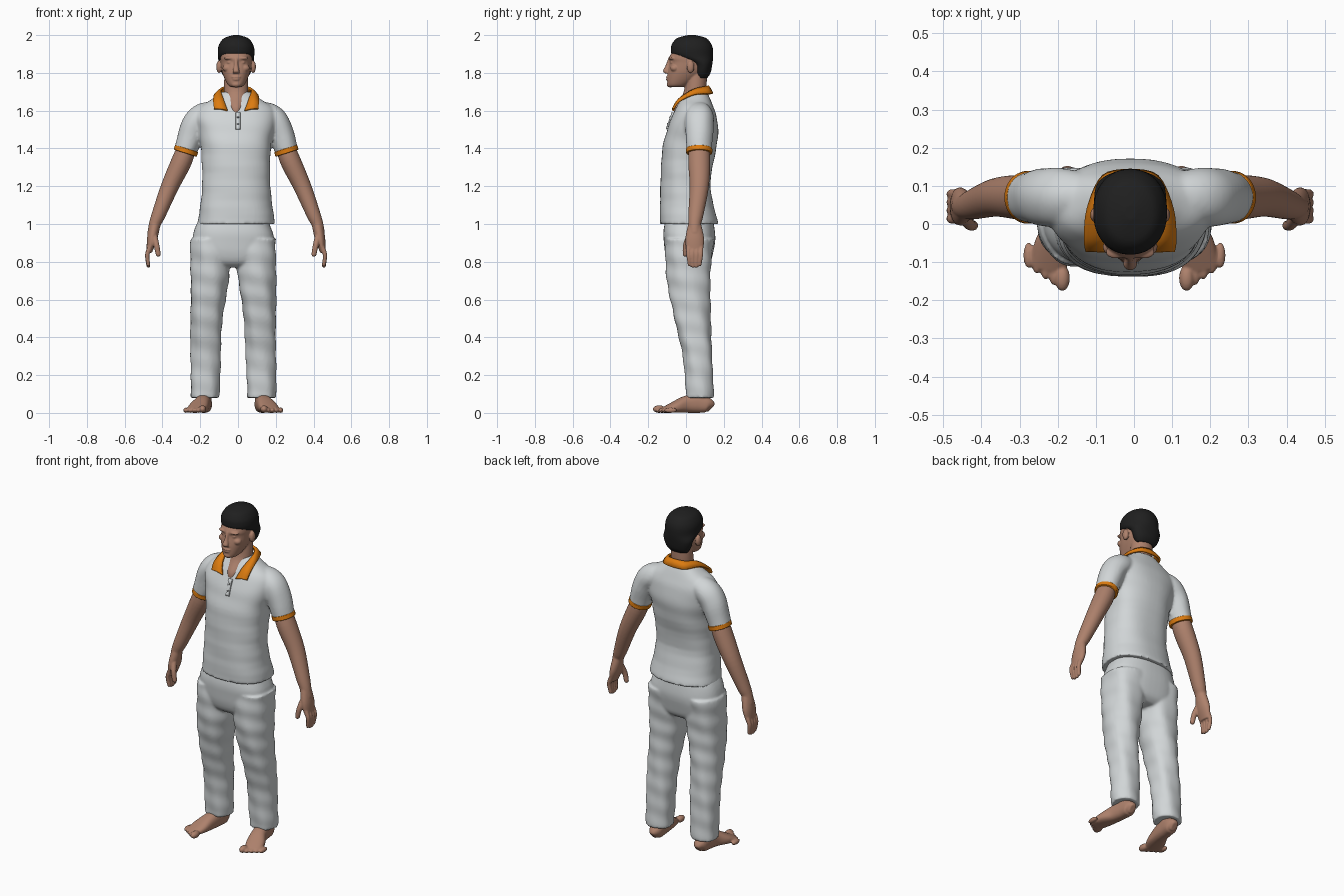
import bpy, bmesh, math
from mathutils import Vector, Matrix

cube = bpy.data.objects.get("Cube")
if cube:
    bpy.data.objects.remove(cube, do_unlink=True)


def material(name, rgb):
    mat = bpy.data.materials.new(name)
    mat.use_nodes = True
    mat.diffuse_color = (*rgb, 1)
    mat.node_tree.nodes["Principled BSDF"].inputs["Base Color"].default_value = (*rgb, 1)
    return mat


CLOTH = material("pale_grey_cloth", (.64, .67, .68))
SKIN = material("skin", (.42, .22, .15))
ORANGE = material("orange_trim", (.72, .2, .005))
HAIR = material("black_hair", (.014, .014, .014))
BUTTON = material("grey_button", (.3, .3, .3))

X, Y, Z = Vector((1, 0, 0)), Vector((0, 1, 0)), Vector((0, 0, 1))
SIDES = ((1, "left"), (-1, "right"))
BODY_X, LEGS_X, HAND_Y = -.01, -.025, .046


def catmull(rows, steps):
    """Smoothly resample rows of numbers."""
    rows = [Vector(row) for row in rows]
    last = len(rows) - 1
    out = []
    for i in range(last):
        a, b, c, d = rows[max(i - 1, 0)], rows[i], rows[i + 1], rows[min(i + 2, last)]
        for k in range(steps):
            t = k / steps
            linear, square, cubic = c - a, a * 2 - b * 5 + c * 4 - d, b * 3 - a - c * 3 + d
            out.append(b + (linear + (square + cubic * t) * t) * t / 2)
    return out + [rows[-1]]


def loft(bm, rings, follow=None, power=2.0, wrinkle=0.0, sides=40, steps=6):
    """Closed tube through rings (x, y, z, half width, half depth).
    follow: direction of the half depth when rings turn along the path."""
    rings = catmull(rings, steps)
    centres = [Vector(ring[:3]) for ring in rings]
    loops = []
    for i, (centre, ring) in enumerate(zip(centres, rings)):
        across, deep = X, Y
        if follow:
            ahead = centres[min(i + 1, len(rings) - 1)] - centres[max(i - 1, 0)]
            ahead.normalize()
            deep = (follow - ahead * follow.dot(ahead)).normalized()
            across = deep.cross(ahead)
        loop = []
        for k in range(sides):
            angle = math.tau * k / sides
            c, s = math.cos(angle), math.sin(angle)
            fold = math.sin(3 * angle + 34 * centre.z) * math.sin(2 * angle - 21 * centre.z + 1)
            size = 1 + wrinkle * fold
            u = math.copysign(abs(c) ** (2 / power), c) * ring[3] * size
            v = math.copysign(abs(s) ** (2 / power), s) * ring[4] * size
            loop.append(bm.verts.new(centre + across * u + deep * v))
        loops.append(loop)
    for lower, upper in zip(loops, loops[1:]):
        for k in range(sides):
            n = (k + 1) % sides
            bm.faces.new((lower[k], lower[n], upper[n], upper[k]))
    bm.faces.new(loops[0])
    bm.faces.new(loops[-1])


def ball(bm, centre, radii):
    matrix = Matrix.Translation(centre) @ Matrix.Diagonal((*radii, 1))
    bmesh.ops.create_uvsphere(bm, u_segments=24, v_segments=16, radius=1, matrix=matrix)


def upright(rows, x=BODY_X):
    """Rows (z, half width, front y, back y) to level rings."""
    return [(x, (front + back) / 2, z, w, (back - front) / 2) for z, w, front, back in rows]


def limb(rows, side):
    """Rows (x, z, radius) to arm rings; the forearm swings forward."""
    return [(BODY_X + side * x, min(.07, max(HAND_Y, HAND_Y + (z - 1) * .12)), z, r, r * 1.08)
            for x, z, r in rows]


def finger(bm, points, radius):
    """Tapering digit with a round tip."""
    rings = [(*p, radius * (1 - k / 10), radius * (1 - k / 10)) for k, p in enumerate(points)]
    loft(bm, rings, follow=Y, sides=16)
    ball(bm, points[-1], [rings[-1][-1]] * 3)


def finish(bm, name, mat, voxel=None, smooth=2):
    """Make the object; voxel fuses overlapping solids into one skin."""
    bmesh.ops.recalc_face_normals(bm, faces=bm.faces)
    mesh = bpy.data.meshes.new(name)
    bm.to_mesh(mesh)
    bm.free()
    mesh.materials.append(mat)
    mesh.shade_smooth()
    ob = bpy.data.objects.new(name, mesh)
    bpy.context.collection.objects.link(ob)
    if voxel:
        fuse = ob.modifiers.new("fuse", "REMESH")
        fuse.mode, fuse.voxel_size, fuse.use_smooth_shade = "VOXEL", voxel, True
        soften = ob.modifiers.new("soften", "SMOOTH")
        soften.factor, soften.iterations = .5, smooth
    return ob


# Shirt: torso and sleeves
bm = bmesh.new()
loft(bm, upright([
    (1, .205, -.14, .17), (1.2, .18, -.135, .13), (1.4, .185, -.125, .16),
    (1.5, .205, -.1, .17), (1.57, .215, -.075, .16), (1.62, .19, -.05, .145),
    (1.66, .13, -.025, .13), (1.7, .075, 0, .11)]), power=2.4, wrinkle=.016, sides=56)
for side, _ in SIDES:
    loft(bm, limb([(.09, 1.6, .05), (.175, 1.57, .07), (.225, 1.51, .07), (.27, 1.38, .06)], side),
         follow=Y, wrinkle=.02)
finish(bm, "polo_shirt", CLOTH, .008, 4)

# Orange sleeve cuffs
for side, label in SIDES:
    bm = bmesh.new()
    loft(bm, limb([(.262, 1.4, .064), (.27, 1.375, .064)], side), follow=Y)
    cuff = finish(bm, label + "_sleeve_cuff", ORANGE)
    bevel = cuff.modifiers.new("round_edges", "BEVEL")
    bevel.width, bevel.segments, bevel.limit_method = .004, 2, "ANGLE"

# Collar: folded strip from the nape to the throat, inner then outer edge
half = catmull([
    (0, .115, 1.73, 0, .14, 1.69), (.05, .1, 1.725, .07, .125, 1.69),
    (.08, .04, 1.71, .11, .04, 1.685), (.067, -.036, 1.66, .12, -.037, 1.65),
    (.045, -.07, 1.6, .117, -.068, 1.61)], 5)
bm = bmesh.new()
strip = []
for side, rows in ((1, half[::-1]), (-1, half[1:])):
    for row in rows:
        edges = [Vector((BODY_X + side * x, y, z)) for x, y, z in (row[:3], row[3:])]
        fold = (edges[0] + edges[1]) / 2 + Z * .004
        strip.append([bm.verts.new(p) for p in (edges[0], fold, edges[1])])
for a, b in zip(strip, strip[1:]):
    for k in range(2):
        bm.faces.new((a[k], a[k + 1], b[k + 1], b[k]))
collar = finish(bm, "collar", ORANGE)
thick = collar.modifiers.new("thickness", "SOLIDIFY")
thick.thickness, thick.offset = .012, 0

# Button placket
bm = bmesh.new()
loft(bm, [(0, -.068, 1.59, .012, .008), (0, -.1, 1.5, .012, .008)], follow=Y, power=5)
finish(bm, "placket", CLOTH)
for z in (1.565, 1.53):
    bm = bmesh.new()
    ball(bm, (0, -.085 + (1.565 - z) * -.36, z), (.005, .004, .005))
    finish(bm, "shirt_button", BUTTON)

# Trousers: hips and legs
bm = bmesh.new()
loft(bm, upright([
    (1.03, .18, -.11, .14), (.93, .215, -.12, .155), (.81, .205, -.1, .135),
    (.77, .12, -.06, .1)], LEGS_X), power=2.5, wrinkle=.012, sides=56)
for side, _ in SIDES:
    rings = upright([
        (.92, .11, -.11, .145), (.7, .1, -.1, .13), (.5, .085, -.063, .13),
        (.3, .08, -.016, .14), (.08, .076, 0, .147)])
    # The outer seam hangs straight down
    rings = [(LEGS_X + side * (.226 - ring[3]), *ring[1:]) for ring in rings]
    loft(bm, rings, power=2.3, wrinkle=.045, steps=12)
finish(bm, "trousers", CLOTH, .008, 3)

# Arms with hands
for side, label in SIDES:
    bm = bmesh.new()
    loft(bm, limb([(.25, 1.44, .045), (.285, 1.34, .054), (.35, 1.2, .047), (.41, 1.05, .037),
                   (.43, 1, .031), (.44, .95, .03)], side), follow=Y)
    palm = [(.43, 1, .028, .034), (.445, .92, .027, .05), (.46, .85, .014, .042)]
    loft(bm, [(BODY_X + side * x, HAND_Y, z, w, d) for x, z, w, d in palm], follow=Y)
    for k in range(4):
        spread = (k - 1.5) * .022
        tip = .775 + abs(spread) / 3
        path = [(.45, 1, .89), (.47, 1, .84), (.465, .8, tip)]
        finger(bm, [(BODY_X + side * x, HAND_Y + spread * f, z) for x, f, z in path], .013)
    path = [(.437, .025, .95), (.422, 0, .89), (.412, -.004, .84)]
    finger(bm, [(BODY_X + side * x, y, z) for x, y, z in path], .017)
    finish(bm, label + "_arm", SKIN, .0045)

# Feet with toes, soles flat on the ground
for side, label in SIDES:
    bm = bmesh.new()
    foot = [(.15, .135, .025, .015), (.15, .115, .04, .036), (.155, .06, .05, .04),
            (.165, 0, .045, .043), (.185, -.06, .03, .052), (.205, -.12, .014, .045)]
    loft(bm, [(LEGS_X + side * x, y, z, w, z) for x, y, z, w in foot], follow=Z, power=2.4)
    loft(bm, upright([(.04, .035, .03, .12), (.2, .045, .03, .12)], LEGS_X + side * .153))
    for k in range(5):
        r = .014 if k else .02
        ball(bm, (LEGS_X + side * (.163 + .022 * k), -.142 + .015 * k, r), (r, .034, r))
    finish(bm, label + "_foot", SKIN, .0045)

# Head and neck
bm = bmesh.new()
loft(bm, upright([
    (1.575, .03, -.062, .07), (1.62, .05, -.06, .09), (1.7, .064, -.012, .108),
    (1.82, .06, 0, .11)]))
loft(bm, upright([
    (1.724, .025, -.085, -.02), (1.74, .046, -.098, .02), (1.8, .073, -.097, .1),
    (1.855, .082, -.087, .127), (1.88, .084, -.09, .13), (1.92, .082, -.066, .128),
    (1.985, .04, -.01, .075)]), power=2.25)
# Nose, lips and chin
loft(bm, upright([(1.88, .009, -.093, -.07), (1.84, .011, -.108, -.08),
                  (1.81, .018, -.122, -.09), (1.797, .016, -.11, -.09)]), sides=20)
for z, w in ((1.778, .026), (1.766, .021)):
    ball(bm, (BODY_X, -.094, z), (w, .012, .006))
ball(bm, (BODY_X, -.084, 1.739), (.026, .018, .016))
# Brows, eyes, cheeks and ears
for side, _ in SIDES:
    for centre, radii in (((.035, -.074, 1.878), (.03, .017, .009)),
                          ((.033, -.07, 1.855), (.016, .014, .008)),
                          ((.046, -.06, 1.825), (.026, .023, .02)),
                          ((.09, .024, 1.832), (.015, .02, .033))):
        ball(bm, (BODY_X + side * centre[0], *centre[1:]), radii)
finish(bm, "head", SKIN, .0042)

# Short hair cap, stepping back above the ears to the nape
bm = bmesh.new()
loft(bm, upright([
    (1.772, .058, .06, .112), (1.8, .077, .045, .13), (1.85, .092, .03, .14),
    (1.89, .096, -.067, .144), (1.93, .096, -.08, .142), (1.96, .085, -.07, .13),
    (1.985, .062, -.045, .105), (2, .015, .01, .05)]), power=2.15, sides=56)
finish(bm, "hair", HAIR, .005)
